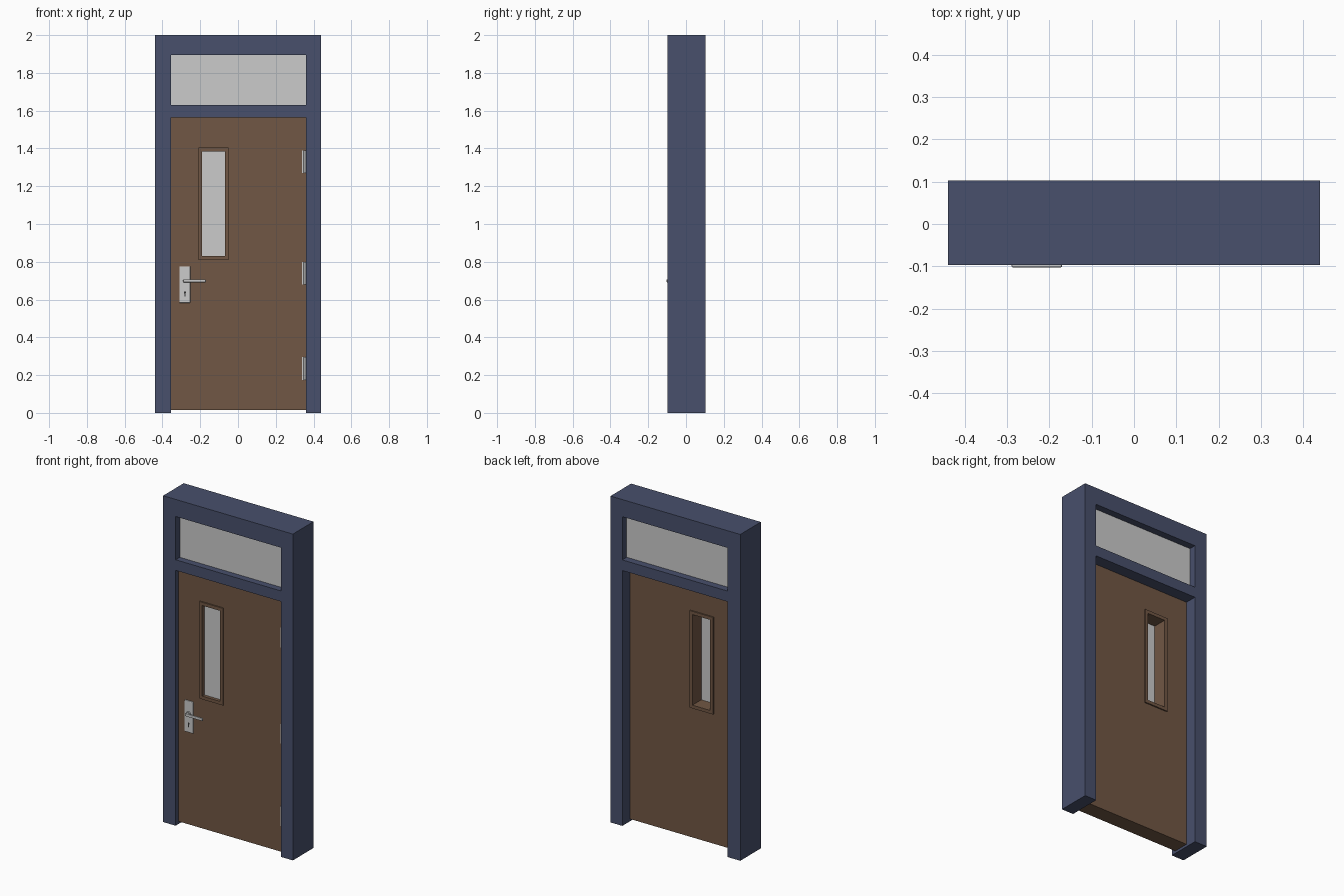
import bpy, bmesh, math
from mathutils import Vector, Matrix

if "Cube" in bpy.data.objects:
    bpy.data.objects.remove(bpy.data.objects["Cube"])


def material(name, color):
    m = bpy.data.materials.new(name)
    m.diffuse_color = (*color, 1)
    m.use_nodes = True
    m.node_tree.nodes["Principled BSDF"].inputs["Base Color"].default_value = m.diffuse_color
    return m


BLUE = material("blue_paint", (0.065, 0.08, 0.15))
WOOD = material("brown_wood", (0.165, 0.095, 0.058))
DARK = material("dark_slot", (0.03, 0.03, 0.03))


def finish(name, bm, mat=None, bevel=0):
    bmesh.ops.recalc_face_normals(bm, faces=bm.faces[:])
    mesh = bpy.data.meshes.new(name)
    bm.to_mesh(mesh)
    bm.free()
    ob = bpy.data.objects.new(name, mesh)
    bpy.context.collection.objects.link(ob)
    if mat:
        mesh.materials.append(mat)
    if bevel:
        mod = ob.modifiers.new("edge_rounding", "BEVEL")
        mod.width = bevel
        mod.segments = 2
    return ob


def panel(name, xs, zs, y0, y1, holes=(), mat=None):
    """Slab in the xz plane, split into cells; cells in holes stay open."""
    bm = bmesh.new()
    grid = [[bm.verts.new((x, y0, z)) for z in zs] for x in xs]
    for i in range(len(xs) - 1):
        for j in range(len(zs) - 1):
            if (i, j) not in holes:
                bm.faces.new((grid[i][j], grid[i + 1][j],
                              grid[i + 1][j + 1], grid[i][j + 1]))
    ext = bmesh.ops.extrude_face_region(bm, geom=bm.faces[:], use_keep_orig=True)
    for v in ext["geom"]:
        if isinstance(v, bmesh.types.BMVert):
            v.co.y = y1
    return finish(name, bm, mat)


def box(name, x, y, z, mat=None, bevel=0):
    bm = bmesh.new()
    bmesh.ops.create_cube(bm, size=1)
    for v in bm.verts:
        v.co = Vector([(r[0] + r[1]) / 2 + c * (r[1] - r[0])
                       for r, c in zip((x, y, z), v.co)])
    return finish(name, bm, mat, bevel)


def rod(name, a, b, radius, mat=None, sides=20):
    a, b = Vector(a), Vector(b)
    bm = bmesh.new()
    rot = (b - a).to_track_quat("Z", "Y").to_matrix().to_4x4()
    bmesh.ops.create_cone(bm, cap_ends=True, segments=sides, radius1=radius,
                          radius2=radius, depth=(b - a).length,
                          matrix=Matrix.Translation((a + b) / 2) @ rot)
    for f in bm.faces:
        f.smooth = len(f.verts) == 4
    for e in bm.edges:
        e.smooth = e.calc_face_angle(0) < math.radians(40)
    return finish(name, bm, mat)


# Frame with door opening and transom opening
panel("door_frame", (-0.44, -0.355, 0.36, 0.44), (0, 1.565, 1.63, 1.895, 2),
      -0.097, 0.103, {(1, 0), (1, 2)}, BLUE)
box("transom_glass", (-0.355, 0.36), (-0.057, 0.06), (1.63, 1.895))

# Door leaf with vision panel
FRONT, BACK = -0.067, 0.03
panel("door_leaf", (-0.355, -0.21, -0.05, 0.36), (0.015, 0.81, 1.405, 1.565),
      FRONT, BACK, {(1, 1)}, WOOD)
panel("window_trim", (-0.21, -0.19, -0.07, -0.05), (0.81, 0.83, 1.385, 1.405),
      FRONT - 0.008, BACK + 0.008, {(1, 1)}, WOOD)
box("window_glass", (-0.19, -0.07), (-0.055, -0.048), (0.83, 1.385))

# Lever handle on its plate
box("handle_plate", (-0.31, -0.252), (FRONT - 0.009, FRONT), (0.582, 0.776), bevel=0.004)
rod("handle_collar", (-0.281, FRONT, 0.699), (-0.281, -0.083, 0.699), 0.013)
rod("handle_spindle", (-0.281, FRONT, 0.699), (-0.281, -0.096, 0.699), 0.008)
box("handle_lever", (-0.29, -0.17), (-0.103, -0.091), (0.691, 0.707), bevel=0.004)
rod("keyhole_round", (-0.281, FRONT, 0.638), (-0.281, -0.0765, 0.638), 0.006, DARK)
box("keyhole_slot", (-0.284, -0.278), (-0.0765, FRONT), (0.615, 0.638), DARK)

# Three hinges on the right edge
for z in (0.235, 0.74, 1.33):
    box("hinge_leaf", (0.339, 0.36), (FRONT - 0.005, FRONT), (z - 0.06, z + 0.06))
    rod("hinge_knuckle", (0.354, FRONT - 0.006, z - 0.06),
        (0.354, FRONT - 0.006, z + 0.06), 0.006)
